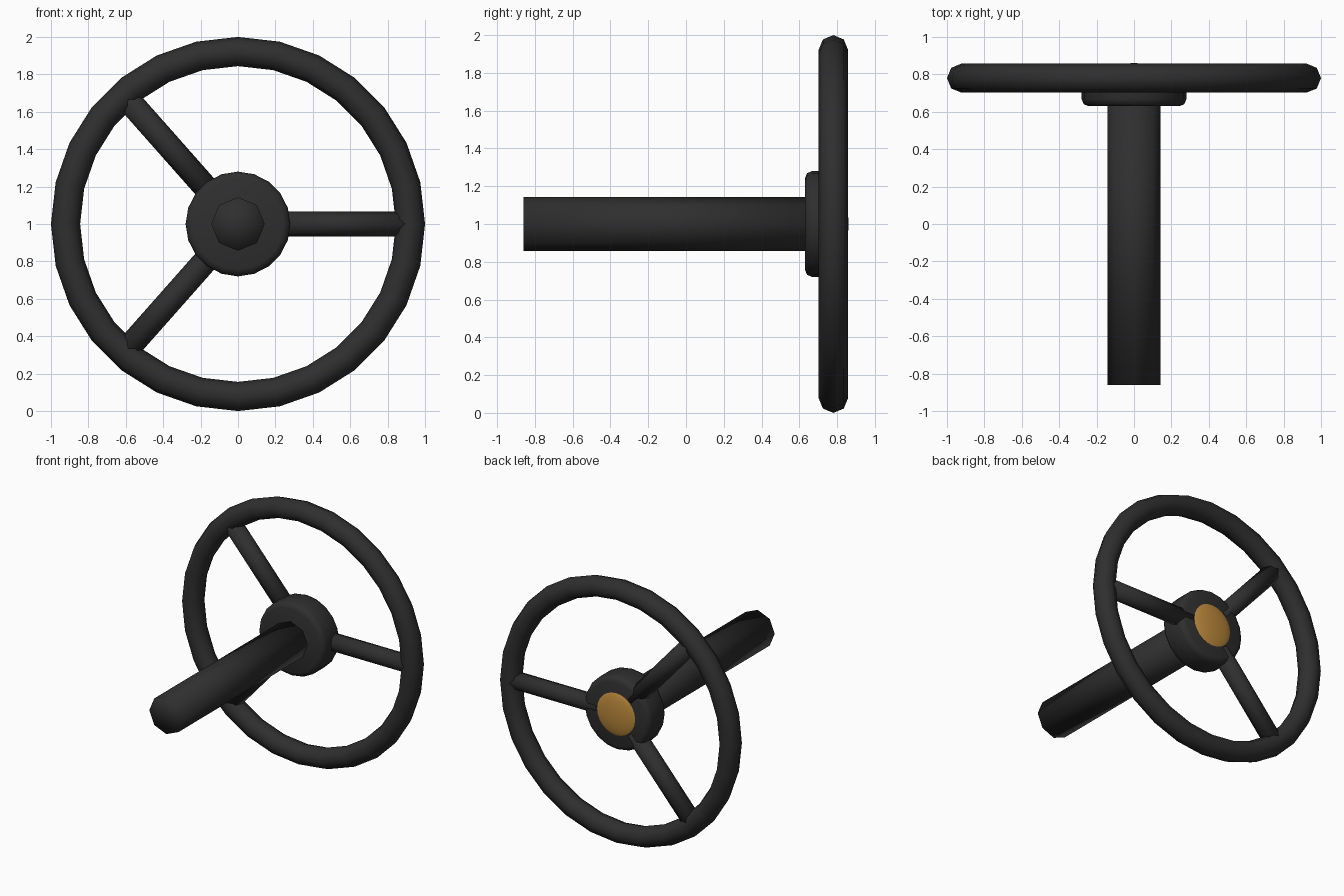
import bpy
import math
from mathutils import Vector

default_cube = bpy.data.objects.get("Cube")
if default_cube:
    bpy.data.objects.remove(default_cube, do_unlink=True)


def make_material(name, rgb):
    mat = bpy.data.materials.new(name)
    mat.use_nodes = True
    mat.diffuse_color = (*rgb, 1)
    bsdf = mat.node_tree.nodes["Principled BSDF"]
    bsdf.inputs["Base Color"].default_value = (*rgb, 1)
    return mat


black = make_material("matte black", (0.028, 0.028, 0.028))
gold = make_material("gold", (0.50, 0.25, 0.045))

CENTRE = Vector((0, 0.78, 1))  # middle of the wheel


def finish(name, mat):
    obj = bpy.context.object
    obj.name = name
    obj.data.materials.append(mat)
    bpy.ops.object.shade_smooth()
    return obj


def rod(name, start, end, radius, sides, mat, caps="NGON"):
    """Cylinder running between two points."""
    axis = end - start
    bpy.ops.mesh.primitive_cylinder_add(
        vertices=sides, radius=radius, depth=axis.length, end_fill_type=caps,
        location=(start + end) / 2,
        rotation=axis.to_track_quat("Z", "Y").to_euler())
    return finish(name, mat)


# Rim
bpy.ops.mesh.primitive_torus_add(
    major_segments=28, minor_segments=8, major_radius=0.922,
    minor_radius=0.078, location=CENTRE, rotation=(math.pi / 2, 0, 0))
finish("rim", black)

# Column
rod("column", Vector((0, -0.86, 1)), Vector((0, 0.70, 1)), 0.143, 8, black, "TRIFAN")

# Hub with chamfered edges
hub = rod("hub", Vector((0, 0.63, 1)), Vector((0, 0.838, 1)), 0.28, 20, black)
chamfer = hub.modifiers.new("chamfer", "BEVEL")
chamfer.width = 0.037
chamfer.segments = 2
chamfer.limit_method = "ANGLE"
chamfer.angle_limit = math.radians(40)

# Three spokes
for name, degrees in (("left_spoke", 0), ("upper_spoke", 131.5), ("lower_spoke", -131.5)):
    angle = math.radians(degrees)
    out = Vector((math.cos(angle), 0, math.sin(angle)))
    rod(name, CENTRE + out * 0.17, CENTRE + out * 0.91, 0.066, 8, black)

# Domed centre button on the driver's side
bpy.ops.mesh.primitive_uv_sphere_add(
    segments=24, ring_count=12, radius=1, location=(0, 0.82, 1),
    rotation=(math.pi / 2, 0, 0))
bpy.context.object.scale = (0.18, 0.18, 0.04)
finish("centre_button", gold)
